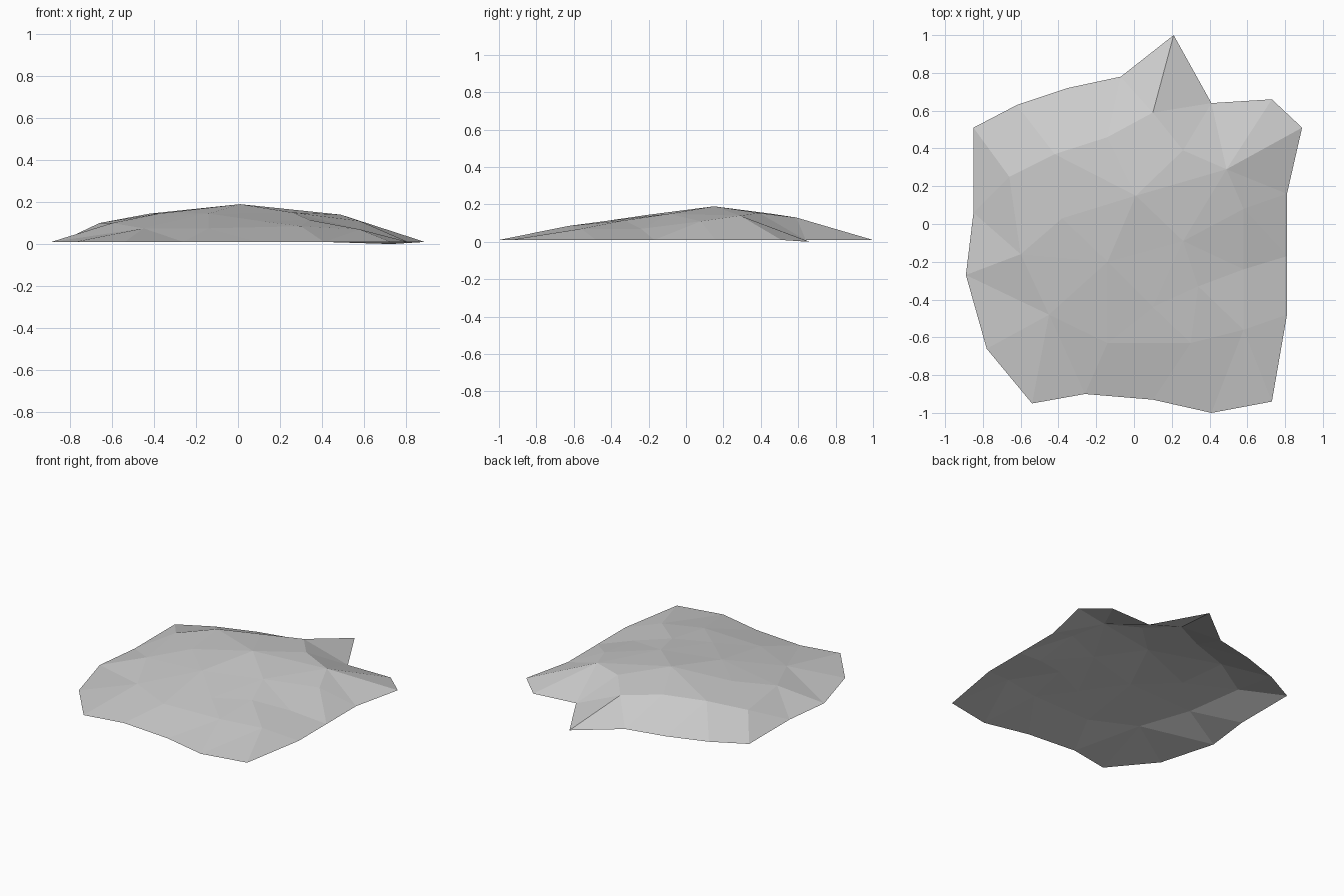
import bpy
import bmesh
from mathutils import Vector
from mathutils.geometry import delaunay_2d_cdt

default_cube = bpy.data.objects.get("Cube")
if default_cube:
    bpy.data.objects.remove(default_cube, do_unlink=True)


def flat_material(name, colour):
    material = bpy.data.materials.new(name)
    material.use_nodes = True
    material.diffuse_color = colour
    shader = material.node_tree.nodes["Principled BSDF"]
    shader.inputs["Base Color"].default_value = colour
    return material


# Ragged ground outline, clockwise from the tip at the back
outline = [
    (.21, 1), (.41, .64), (.73, .66), (.89, .51), (.81, .16),
    (.81, -.17), (.81, -.48), (.73, -.94), (.41, -1), (.1, -.93),
    (-.26, -.9), (-.54, -.95), (-.78, -.66), (-.89, -.27), (-.85, .06),
    (-.85, .51), (-.62, .63), (-.35, .72), (-.07, .78),
]

# Points on the mound, with their heights
summit = [(.01, .15, .19)]
upper_slope = [
    (-.14, .46, .15), (.26, .39, .155), (.49, .29, .14),
    (-.42, .37, .145), (-.38, .03, .145), (-.14, -.2, .145),
    (.26, -.09, .15), (.1, .59, .13),
]
lower_slope = [
    (-.66, .25, .1), (-.6, -.16, .1), (-.45, -.48, .075),
    (.1, -.44, .11), (-.14, -.63, .075), (.34, -.33, .115),
    (.58, .08, .11), (.58, -.24, .07), (.58, -.56, .07),
    (.3, -.63, .085),
]

# Creases that must stay as edges between facets
creases = [
    ((.1, .59), (.21, 1)), ((.1, .59), (.41, .64)),
    ((.49, .29), (.41, .64)), ((.49, .29), (.89, .51)),
    ((.49, .29), (.81, .16)), ((.01, .15), (.49, .29)),
    ((.26, -.09), (.58, -.24)), ((.34, -.33), (.58, -.56)),
    ((-.45, -.48), (-.89, -.27)), ((-.6, -.16), (-.89, -.27)),
    ((-.66, .25), (-.85, .51)),
]


def rim_height(x, y):
    """The rim sits almost flat, dipping to the ground at one corner."""
    return 0 if x > .7 and y > .6 else .01


points = [Vector((x, y, rim_height(x, y))) for x, y in outline]
points += [Vector(p) for p in summit + upper_slope + lower_slope]


def point_index(place):
    target = Vector(place)
    return min(range(len(points)), key=lambda i: (points[i].xy - target).length)


# Triangulate the mound inside its outline
count = len(outline)
edges = [(i, (i + 1) % count) for i in range(count)]
edges += [(point_index(a), point_index(b)) for a, b in creases]
flat, _, triangles, sources, _, _ = delaunay_2d_cdt(
    [p.xy for p in points], edges, [], 1, .0001)

# Lift the triangles into an open shell
bm = bmesh.new()
verts = []
for place, source in zip(flat, sources):
    height = points[source[0]].z if source else points[point_index(place)].z
    verts.append(bm.verts.new((place.x, place.y, height)))
for triangle in triangles:
    bm.faces.new([verts[i] for i in triangle])
bm.normal_update()
for face in bm.faces:
    face.smooth = False
    if face.normal.z < 0:
        face.normal_flip()

mesh = bpy.data.meshes.new("rock_mound")
bm.to_mesh(mesh)
bm.free()
mesh.materials.append(flat_material("stone grey", (.6, .6, .6, 1)))
mound = bpy.data.objects.new("rock_mound", mesh)
bpy.context.collection.objects.link(mound)
